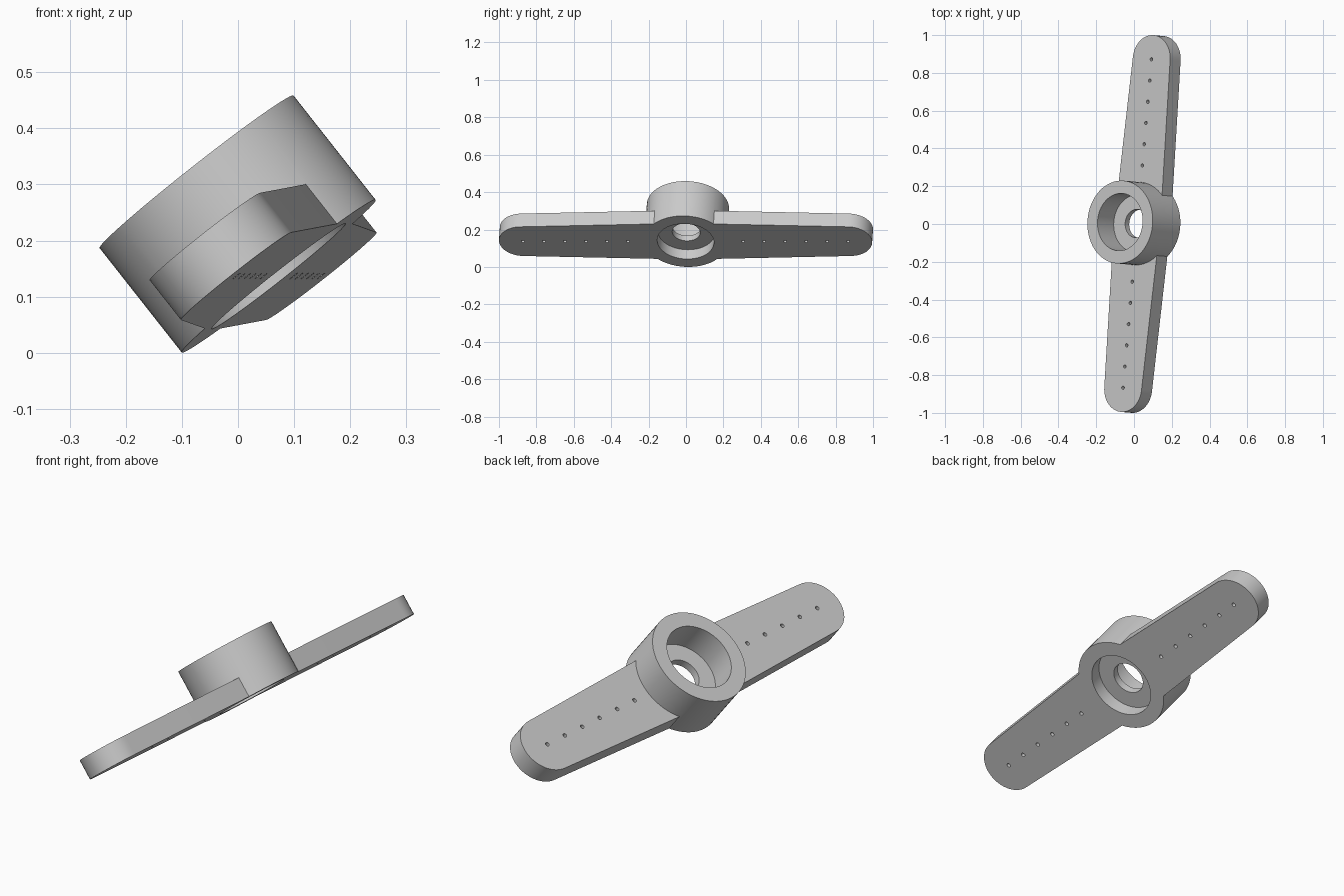
import bpy, bmesh, math
from mathutils import Matrix

cube = bpy.data.objects.get("Cube")
if cube:
    bpy.data.objects.remove(cube)

HUB_R, HUB_H = 0.22, 0.237
BORE_R, AXLE_R = 0.152, 0.075
WEB_LOW, WEB_TOP = 0.063, 0.098
ARM_T, TIP_R, TIP_Y = 0.09, 0.126, 0.875

grey = bpy.data.materials.new("light grey plastic")
grey.use_nodes = True
grey.diffuse_color = (0.6, 0.6, 0.6, 1)
grey.node_tree.nodes["Principled BSDF"].inputs["Base Color"].default_value = (0.6, 0.6, 0.6, 1)


def make_object(name, bm):
    mesh = bpy.data.meshes.new(name)
    bmesh.ops.recalc_face_normals(bm, faces=bm.faces)
    bm.to_mesh(mesh)
    bm.free()
    ob = bpy.data.objects.new(name, mesh)
    bpy.context.collection.objects.link(ob)
    return ob


def add_cylinder(bm, radius, low, high, y=0, sides=64):
    bmesh.ops.create_cone(bm, cap_ends=True, segments=sides, radius1=radius, radius2=radius,
                          depth=high - low, matrix=Matrix.Translation((0, y, (low + high) / 2)))


def cylinder(name, *args):
    bm = bmesh.new()
    add_cylinder(bm, *args)
    return make_object(name, bm)


# Hub
horn = cylinder("servo_horn", HUB_R, 0, HUB_H)
horn.data.materials.append(grey)

# Tapered double arm with round tips, widest at the middle
outline = []
for turn in (0, math.pi):
    c = math.cos(turn)
    outline.append((0.156 * c, 0))
    for i in range(25):
        a = math.pi * i / 24
        outline.append((c * TIP_R * math.cos(a), c * (TIP_Y + TIP_R * math.sin(a))))
bm = bmesh.new()
face = bm.faces.new([bm.verts.new((x, y, 0)) for x, y in outline])
ext = bmesh.ops.extrude_face_region(bm, geom=[face])
bmesh.ops.translate(bm, vec=(0, 0, ARM_T),
                    verts=[v for v in ext["geom"] if isinstance(v, bmesh.types.BMVert)])
arms = make_object("arms", bm)

# Cutters: two counterbores, the axle hole and the rows of linkage holes
cutters = [cylinder("upper_bore", BORE_R, WEB_TOP, HUB_H + 0.1),
           cylinder("lower_bore", BORE_R, -0.1, WEB_LOW),
           cylinder("axle_hole", AXLE_R, -0.2, HUB_H + 0.2)]
bm = bmesh.new()
for side in (-1, 1):
    for i in range(6):
        add_cylinder(bm, 0.009, -0.05, ARM_T + 0.05, side * (0.309 + 0.1127 * i), 16)
cutters.append(make_object("linkage_holes", bm))

for helper in [arms] + cutters:
    helper.hide_render = True
    mod = horn.modifiers.new(helper.name, "BOOLEAN")
    mod.operation = "UNION" if helper is arms else "DIFFERENCE"
    mod.solver = "EXACT"
    mod.object = helper

# Bake the result and drop the helpers
bpy.context.view_layer.update()
result = bpy.data.meshes.new_from_object(horn.evaluated_get(bpy.context.evaluated_depsgraph_get()))
horn.modifiers.clear()
horn.data = result
result.materials.clear()
result.materials.append(grey)
for poly in result.polygons:
    poly.material_index = 0
for helper in [arms] + cutters:
    bpy.data.objects.remove(helper)

# Resting pose: tilted onto the hub rim and turned slightly
pose = (Matrix.Translation((0.0725, -0.0024, 0.1365))
        @ Matrix.Rotation(math.radians(-4.95), 4, "Z")
        @ Matrix.Rotation(math.radians(-38.3), 4, "Y"))
result.transform(pose)

bpy.ops.object.select_all(action="DESELECT")
horn.select_set(True)
bpy.context.view_layer.objects.active = horn
bpy.ops.object.shade_smooth_by_angle(angle=math.radians(30))
